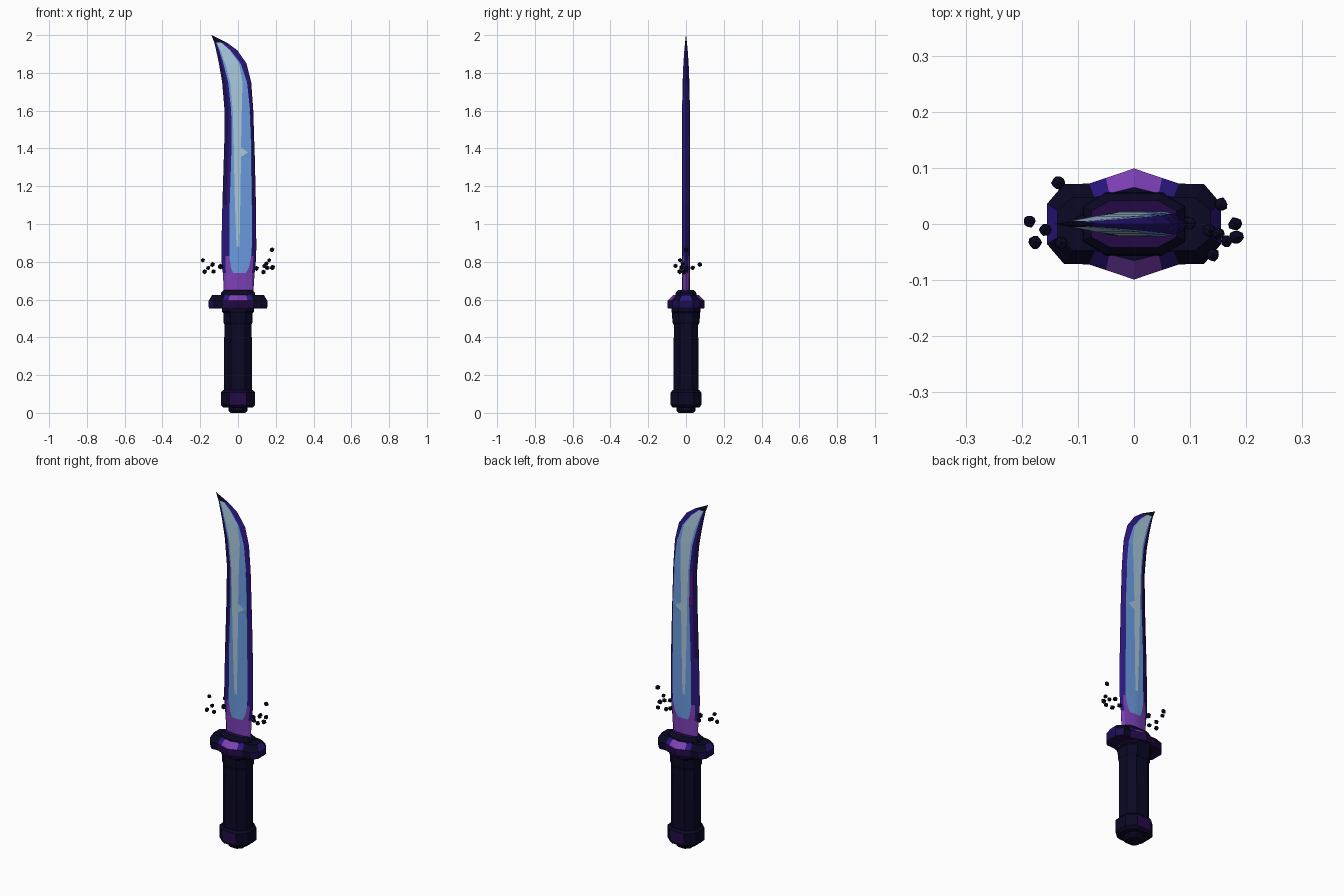
import bpy, bmesh, math, random
from mathutils import Vector

if "Cube" in bpy.data.objects:
    bpy.data.objects.remove(bpy.data.objects["Cube"])

random.seed(4)


def srgb(r, g, b):
    f = lambda c: (c / 255 / 12.92) if c < 11 else ((c / 255 + 0.055) / 1.055) ** 2.4
    return (f(r), f(g), f(b), 1)


COLOURS = {
    "near_black_navy": (10, 8, 36),
    "dark_purple": (36, 10, 70),
    "indigo": (42, 22, 124),
    "violet": (124, 64, 182),
    "sky_blue": (106, 154, 222),
    "pale_steel": (168, 200, 218),
    "deep_indigo": (28, 14, 82),
    "plum": (84, 20, 116),
}
MATS = []
for n, c in COLOURS.items():
    m = bpy.data.materials.new(n)
    m.diffuse_color = srgb(*c)
    m.use_nodes = True
    m.node_tree.nodes["Principled BSDF"].inputs["Base Color"].default_value = m.diffuse_color
    MATS.append(m)
NAVY, DPURPLE, INDIGO, VIOLET, BLUE, PALE, DEEP, PLUM = range(8)


def finish(name, bm, rule=None):
    bmesh.ops.remove_doubles(bm, verts=bm.verts, dist=0.0002)
    bmesh.ops.recalc_face_normals(bm, faces=bm.faces)
    if rule:
        for f in bm.faces:
            f.material_index = rule(f.calc_center_median(), f.normal)
    me = bpy.data.meshes.new(name)
    bm.to_mesh(me)
    bm.free()
    for m in MATS:
        me.materials.append(m)
    ob = bpy.data.objects.new(name, me)
    bpy.context.collection.objects.link(ob)
    return ob


def loft(name, rings, rule):
    """Skin a closed solid through rings with equal point counts."""
    bm = bmesh.new()
    vs = [[bm.verts.new(p) for p in r] for r in rings]
    n = len(vs[0])
    for lo, hi in zip(vs, vs[1:]):
        for j in range(n):
            bm.faces.new((lo[j], lo[(j + 1) % n], hi[(j + 1) % n], hi[j]))
    bm.faces.new(vs[0][::-1])
    bm.faces.new(vs[-1])
    return finish(name, bm, rule)


def octagon(hx, hy, z, c=0.5):
    """Rectangle with chamfered corners, c = chamfer share."""
    a, b = hx * (1 - c), hy * (1 - c)
    return [(x, y, z) for x, y in ((a, -hy), (hx, -b), (hx, b), (a, hy),
                                   (-a, hy), (-hx, b), (-hx, -b), (-a, -hy))]


# Blade: z, cutting edge, inner rim, highlight left/right, inner rim, spine, half thickness
STATIONS = [
    (0.62, -.074, -.030, -.010, .012, .045, .080, .020),
    (0.74, -.080, -.026, -.010, .014, .040, .088, .021),
    (0.77, -.085, -.038, -.008, .010, .058, .092, .021),
    (0.83, -.088, -.046, -.006, .006, .070, .096, .021),
    (0.88, -.088, -.046, -.008, .008, .073, .097, .021),
    (1.10, -.083, -.044, -.016, .012, .074, .095, .022),
    (1.355, -.075, -.036, -.022, .016, .072, .089, .022),
    (1.38, -.074, -.035, -.022, .054, .072, .088, .022),
    (1.405, -.073, -.034, -.022, .016, .072, .087, .022),
    (1.60, -.071, -.036, -.028, .020, .064, .081, .021),
    (1.75, -.084, -.052, -.042, .024, .048, .070, .018),
    (1.85, -.101, -.078, -.068, .006, .014, .045, .014),
    (1.92, -.116, -.099, -.094, -.044, -.040, -.004, .009),
    (1.96, -.125, -.115, -.112, -.090, -.087, -.058, .005),
    (2.00, -.141, -.1405, -.140, -.1395, -.139, -.1385, .0005),
]


def blade_colour(col, z, back):
    low = z < 0.83
    if z > 1.96:
        return NAVY
    if col == 0 and z > 1.2:                            # dark strip on the cutting edge
        return DEEP
    if col in (0, 6):                                   # outermost edge strip
        return VIOLET if z < 0.7 else INDIGO
    if col == 1 and back and 1.4 < z < 1.65:            # plum patch on the back rim
        return PLUM
    if col in (1, 5):                                   # inner rim
        return VIOLET if low else INDIGO
    if z < 0.74:
        return VIOLET
    return PALE if col == 3 and z > 0.87 else BLUE


def blade():
    bm = bmesh.new()
    rings = []
    for z, l, a, p, q, b, r, t in STATIONS:
        w = min(.6, max(.2, (z - .62) * 2.6)) if z < .9 else .6
        e, g = l + (a - l) * w, r - (r - b) * w
        k = .55
        front = [(e, -t * k), (a, -t * .9), (p, -t), (q, -t), (b, -t * .85), (g, -t * k)]
        ring = [(l, 0)] + front + [(r, 0)] + [(x, -y) for x, y in reversed(front)]
        rings.append([bm.verts.new((x, y, z)) for x, y in ring])
    n = len(rings[0])
    for i in range(len(rings) - 1):
        z = (STATIONS[i][0] + STATIONS[i + 1][0]) / 2
        for j in range(n):
            k = (j + 1) % n
            f = bm.faces.new((rings[i][j], rings[i][k], rings[i + 1][k], rings[i + 1][j]))
            back = j >= n // 2
            f.material_index = blade_colour(n - 1 - j if back else j, z, back)
    bm.faces.new(rings[0][::-1])
    bm.faces.new(rings[-1])
    finish("blade", bm)


blade()

# Guard: outline with pointed front and back
QUARTER = [(.155, .036), (.125, .071), (.080, .072), (.050, .082)]


def guard_ring(z, sx, sy):
    q = [(x * sx, y * sy) for x, y in QUARTER]
    pts = q + [(0, .099 * sy)] + [(-x, y) for x, y in reversed(q)]
    return [(x, y, z) for x, y in pts + [(-x, -y) for x, y in pts]]


def guard_colour(c, n):
    if n.z > 0.9:
        return NAVY
    if n.z > 0.2:                                       # sloped top
        if abs(c.x) < 0.085:
            return VIOLET if abs(c.x) < 0.04 else INDIGO
        return INDIGO if abs(c.x) > 0.14 else NAVY
    if abs(c.x) > 0.135:
        return DEEP
    return DPURPLE if abs(c.x) < 0.085 else NAVY


loft("guard", [guard_ring(.552, .98, .97), guard_ring(.562, 1, 1), guard_ring(.594, 1, 1),
               guard_ring(.625, .88, .66)], guard_colour)

# Blade collar above the guard
loft("blade_collar", [octagon(.092, .058, .615, .45), octagon(.090, .054, .636, .45),
                      octagon(.076, .042, .650, .45)],
     lambda c, n: DPURPLE if n.z > .9 else NAVY)

# Ferrule, grip and pommel
plain = lambda c, n: NAVY
loft("ferrule", [octagon(.070, .066, .466), octagon(.078, .072, .480), octagon(.078, .074, .528),
                 octagon(.086, .078, .536), octagon(.086, .078, .556)], plain)
loft("grip", [octagon(.074, .066, .10), octagon(.074, .066, .30), octagon(.072, .064, .47)], plain)
loft("pommel", [octagon(.078, .070, .028), octagon(.091, .081, .042), octagon(.091, .081, .108),
                octagon(.080, .072, .120)],
     lambda c, n: DPURPLE if abs(n.y) > .9 else NAVY)
loft("pommel_cap", [octagon(.040, .040, 0), octagon(.050, .050, .012), octagon(.050, .050, .035)], plain)

# Floating shards around the blade base: x, y, z, radius
SHARDS = [
    (-.186, .005, .808, .012), (-.135, .073, .785, .013), (-.176, -.033, .748, .013),
    (-.158, -.010, .768, .012), (-.130, -.033, .748, .013), (-.092, .002, .775, .016),
    (.180, .000, .863, .013), (.155, .035, .768, .013), (.165, -.030, .808, .012),
    (.182, -.024, .770, .014), (.140, -.055, .778, .013), (.134, -.012, .745, .013),
    (.150, -.018, .790, .012), (.098, .002, .765, .013),
]
bm = bmesh.new()
for x, y, z, r in SHARDS:
    made = bmesh.ops.create_icosphere(bm, subdivisions=1, radius=r)["verts"]
    for v in made:
        v.co = v.co * random.uniform(.9, 1.12) + Vector((x, y, z))
finish("shards", bm, plain)
